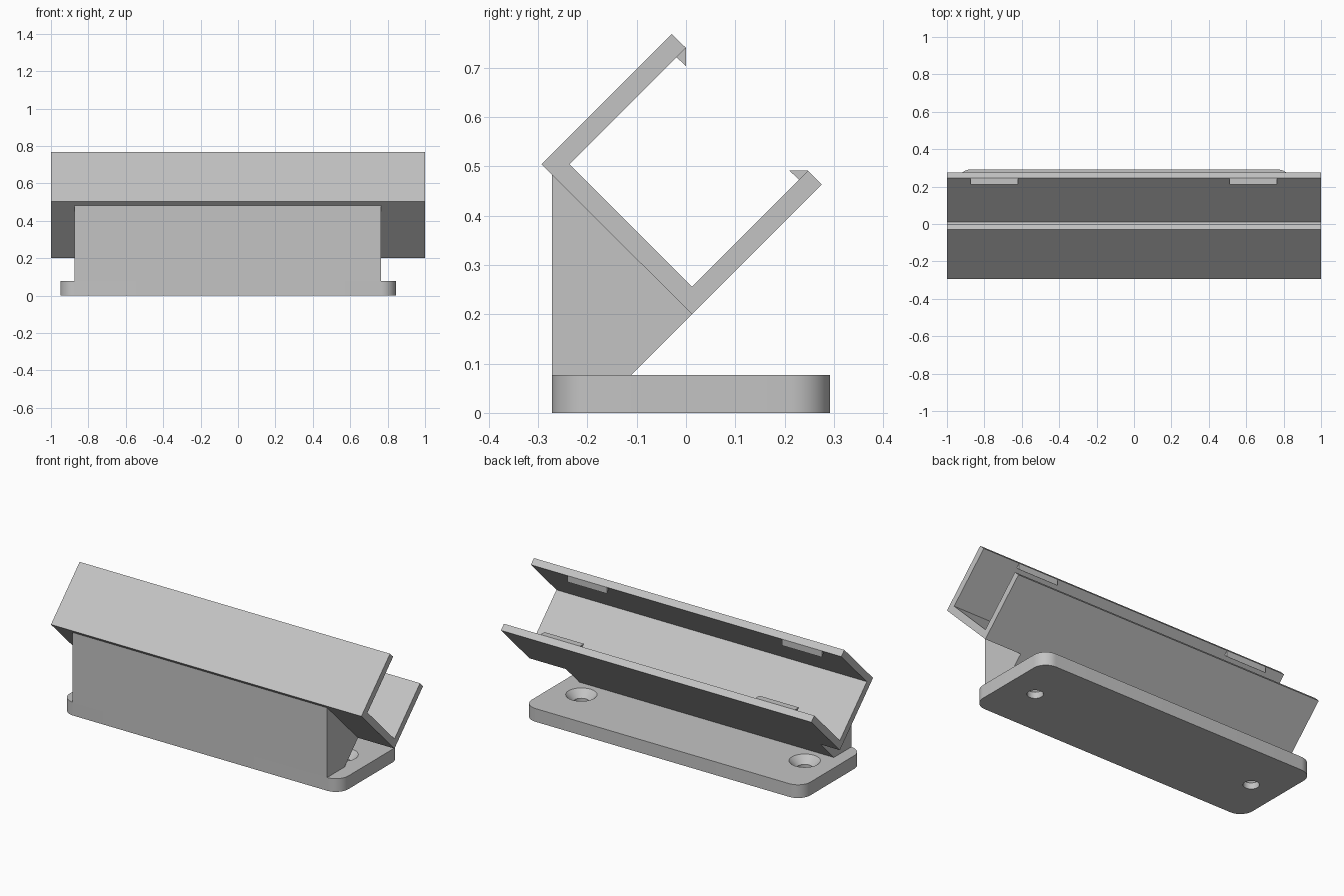
import bpy
import bmesh
import math

cube = bpy.data.objects.get("Cube")
if cube:
    bpy.data.objects.remove(cube, do_unlink=True)

grey = bpy.data.materials.new("light grey")
colour = (0.55, 0.55, 0.55, 1)
grey.diffuse_color = colour
grey.use_nodes = True
grey.node_tree.nodes["Principled BSDF"].inputs["Base Color"].default_value = colour


def finish(bm, name):
    bmesh.ops.recalc_face_normals(bm, faces=bm.faces)
    mesh = bpy.data.meshes.new(name)
    bm.to_mesh(mesh)
    bm.free()
    mesh.materials.append(grey)
    obj = bpy.data.objects.new(name, mesh)
    bpy.context.collection.objects.link(obj)
    return obj


def extrude(name, points, offset):
    """Extrude a closed polygon of 3D points along offset."""
    bm = bmesh.new()
    face = bm.faces.new([bm.verts.new(p) for p in points])
    grown = bmesh.ops.extrude_face_region(bm, geom=[face], use_keep_orig=True)
    verts = [g for g in grown["geom"] if isinstance(g, bmesh.types.BMVert)]
    bmesh.ops.translate(bm, verts=verts, vec=offset)
    return finish(bm, name)


def prism(name, profile, x0, x1):
    """Extrude a (y, z) side profile from x0 to x1."""
    return extrude(name, [(x0, y, z) for y, z in profile], (x1 - x0, 0, 0))


# Base plate with rounded corners
X0, X1, Y0, Y1 = -0.95, 0.845, -0.272, 0.292
TOP, R, STEPS = 0.077, 0.08, 12
outline = []
for i, (cx, cy) in enumerate([(X1 - R, Y1 - R), (X0 + R, Y1 - R),
                              (X0 + R, Y0 + R), (X1 - R, Y0 + R)]):
    for s in range(STEPS + 1):
        a = (i + s / STEPS) * math.pi / 2
        outline.append((cx + R * math.cos(a), cy + R * math.sin(a), 0))
base = extrude("base_plate", outline, (0, 0, TOP))

# Countersunk screw holes
HOLE, HEAD, SIDES = 0.042, 0.083, 40
for hx in (-0.772, 0.667):
    bm = bmesh.new()
    rings = []
    for r, z in [(HOLE, -0.05), (HOLE, TOP - 0.041), (HEAD, TOP), (HEAD, TOP + 0.05)]:
        rings.append([bm.verts.new((hx + r * math.cos(2 * math.pi * k / SIDES),
                                    0.01 + r * math.sin(2 * math.pi * k / SIDES), z))
                      for k in range(SIDES)])
    for low, high in zip(rings, rings[1:]):
        for k in range(SIDES):
            n = (k + 1) % SIDES
            bm.faces.new((low[k], low[n], high[n], high[k]))
    bm.faces.new(rings[0][::-1])
    bm.faces.new(rings[-1])
    cutter = finish(bm, "hole_cutter")
    cutter.hide_render = True
    cut = base.modifiers.new("hole", "BOOLEAN")
    cut.operation = "DIFFERENCE"
    cut.solver = "EXACT"
    cut.object = cutter
    bpy.context.view_layer.objects.active = base
    bpy.ops.object.modifier_apply(modifier=cut.name)
    bpy.data.objects.remove(cutter, do_unlink=True)

bpy.ops.object.select_all(action="DESELECT")
base.select_set(True)
bpy.context.view_layer.objects.active = base
bpy.ops.object.shade_smooth_by_angle(angle=math.radians(30))

# Wedge-shaped support rising from the front of the base
prism("support", [(Y0, TOP), (-0.111, TOP), (0.012, 0.2), (Y0, 0.484)], -0.875, 0.765)

# Tilted channel holding the inserted item
prism("channel", [(0.012, 0.2), (0.275, 0.463), (0.247, 0.491), (0.012, 0.256),
                  (-0.236, 0.504), (0, 0.74), (-0.029, 0.768), (-0.293, 0.504)], -1, 1)

# Small retaining clips on both lips of the channel
clips = {"upper_clip": [(0, 0.74), (0, 0.703), (-0.019, 0.721)],
         "lower_clip": [(0.247, 0.491), (0.21, 0.491), (0.229, 0.473)]}
for name, profile in clips.items():
    for side, x0 in (("right", -0.875), ("left", 0.51)):
        prism(f"{name}_{side}", profile, x0, x0 + 0.255)
